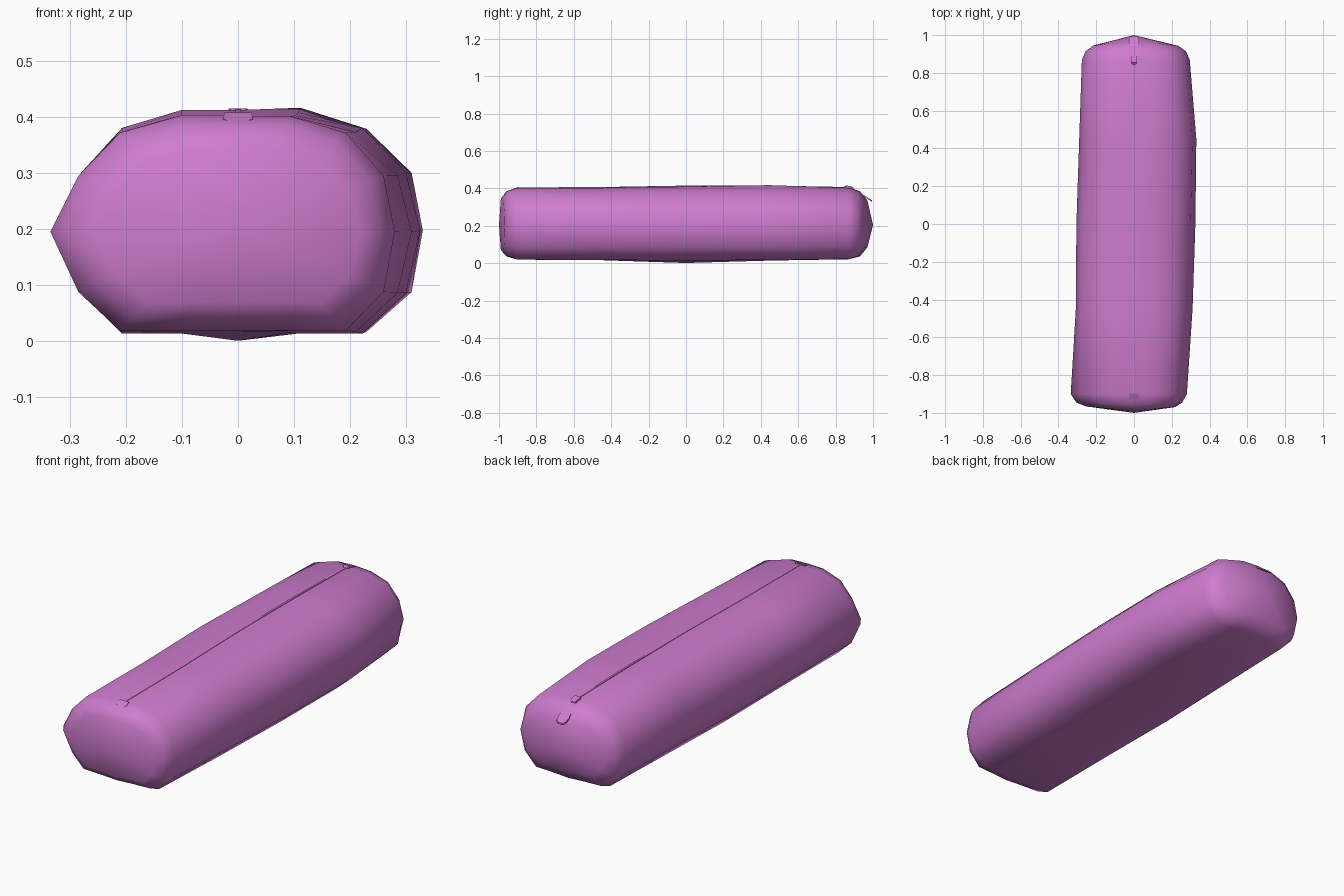
import bpy, bmesh, math

if "Cube" in bpy.data.objects:
    bpy.data.objects.remove(bpy.data.objects["Cube"])

mat = bpy.data.materials.new("orchid_fabric")
mat.diffuse_color = (0.62, 0.2, 0.62, 1)
mat.use_nodes = True
mat.node_tree.nodes["Principled BSDF"].inputs["Base Color"].default_value = mat.diffuse_color


def make_object(name, bm, angle):
    bmesh.ops.recalc_face_normals(bm, faces=bm.faces)
    mesh = bpy.data.meshes.new(name)
    bm.to_mesh(mesh)
    bm.free()
    mesh.materials.append(mat)
    ob = bpy.data.objects.new(name, mesh)
    bpy.context.collection.objects.link(ob)
    bpy.ops.object.select_all(action='DESELECT')
    ob.select_set(True)
    bpy.context.view_layer.objects.active = ob
    bpy.ops.object.shade_smooth_by_angle(angle=math.radians(angle))
    return ob


def section(y, left, left_mid, right, right_mid, low, low_mid, top, top_right, bulge):
    """One 16-sided ring; bulge pushes the ring's middle out along y."""
    h = top - low
    side = [(.36, 1), (.74, .92), (1, .72), (None, .46), (1, .18), (.74, 0), (.36, 0)]
    pts = [(0, top)]
    for f, t in side:
        z = top_right if f == .36 and t == 1 else low + h * t
        pts.append((right_mid if f is None else right * f, z))
    pts.append((0, low_mid))
    for f, t in reversed(side):
        pts.append((-left_mid if f is None else -left * f, low + h * t))
    return [(x, y + bulge * (1 - min(1, abs(x) / .26)), z) for x, z in pts]


# Soft pouch body: y, left, left mid, right, right mid, low, low mid, top, top right, bulge
stations = [
    (-.965, .215, .255, .20, .22, .07, .07, .345, .345, -.025),
    (-.945, .255, .305, .235, .255, .038, .036, .385, .385, -.015),
    (-.90, .285, .335, .26, .28, .019, .019, .403, .402, 0),
    (-.45, .28, .308, .285, .31, .017, .016, .405, .403, 0),
    (0, .28, .305, .30, .325, .014, .001, .413, .409, 0),
    (.45, .265, .29, .31, .33, .017, .014, .411, .417, 0),
    (.87, .255, .276, .275, .295, .022, .021, .405, .403, 0),
    (.915, .235, .256, .25, .275, .038, .036, .385, .383, .015),
    (.94, .195, .215, .21, .235, .085, .085, .335, .335, .03),
]
bm = bmesh.new()
rings = [[bm.verts.new(p) for p in section(*s)] for s in stations]
for a, b in zip(rings, rings[1:]):
    for i in range(16):
        j = (i + 1) % 16
        bm.faces.new((a[i], a[j], b[j], b[i]))
for ring, y in ((rings[0], -1.0), (rings[-1], 1.0)):
    tip = bm.verts.new((0, y, .205))
    for i in range(16):
        bm.faces.new((ring[i], ring[(i + 1) % 16], tip))
make_object("pouch_body", bm, 60)


def plate(name, path, thickness):
    """Thin strip following (y, z, half width) stations along the top."""
    bm = bmesh.new()
    rows = []
    for y, z, w in path:
        rows.append([bm.verts.new((x, y, z + d)) for x, d in
                     ((-w, 0), (w, 0), (w, -thickness), (-w, -thickness))])
    for a, b in zip(rows, rows[1:]):
        for i in range(4):
            j = (i + 1) % 4
            bm.faces.new((a[i], a[j], b[j], b[i]))
    bm.faces.new(rows[0])
    bm.faces.new(rows[-1])
    return make_object(name, bm, 30)


# Narrow zip line, slider, pull tab and front stop
plate("zip_seam", [(-.9, .405, .005), (-.45, .407, .005), (0, .415, .005),
                   (.45, .415, .005), (.87, .407, .005)], .006)
plate("zip_slider", [(.845, .409, .008), (.855, .416, .017), (.885, .41, .017),
                     (.895, .403, .01)], .012)
plate("pull_tab", [(.865, .415, .013), (.90, .396, .018), (.965, .355, .028),
                   (.985, .342, .025), (.994, .336, .014)], .008)
plate("front_stop", [(-.93, .393, .016), (-.922, .398, .027), (-.897, .409, .024)], .012)
